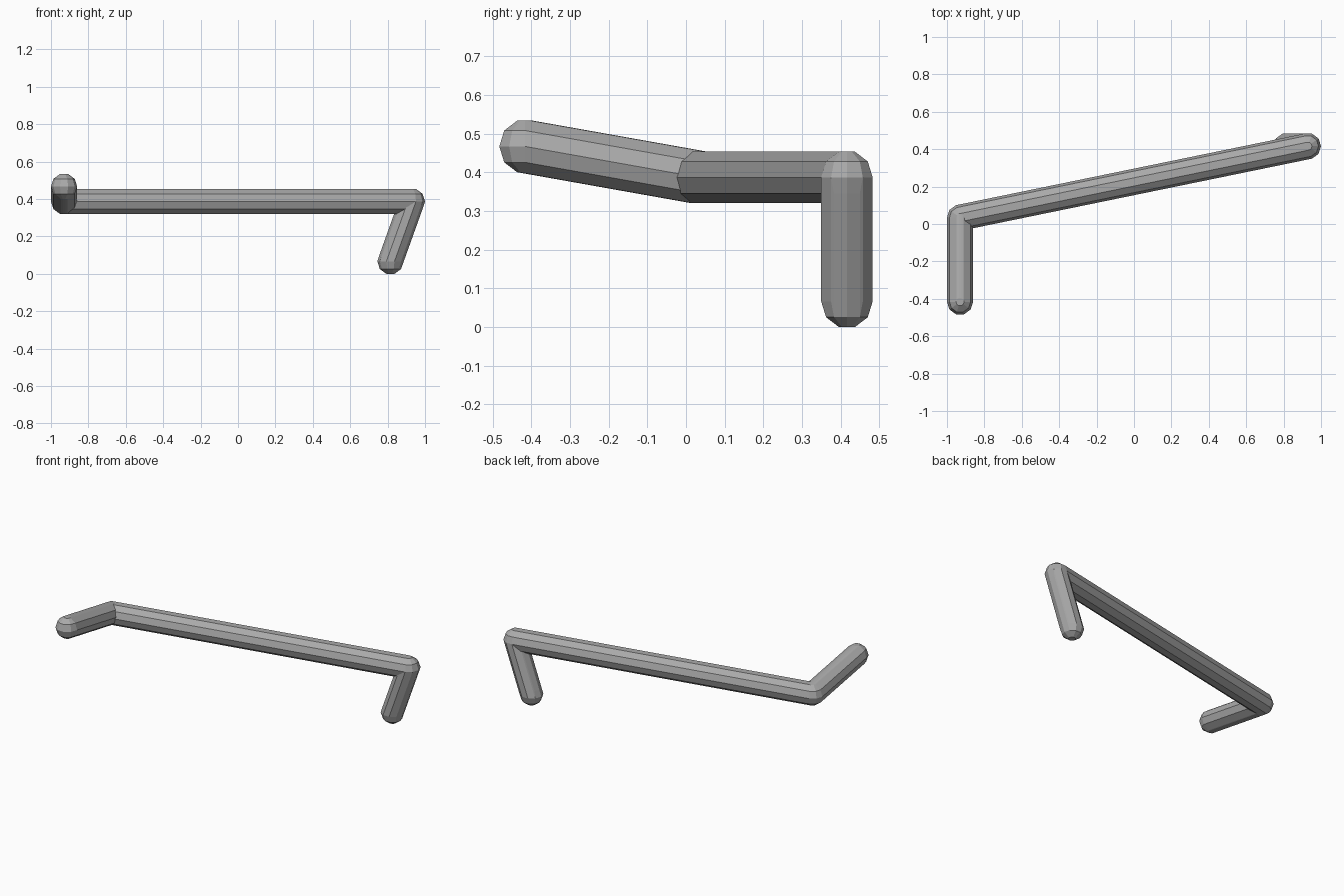
import bpy, bmesh
from math import sin, cos, radians
from mathutils import Vector

cube = bpy.data.objects.get("Cube")
if cube:
    bpy.data.objects.remove(cube, do_unlink=True)

RADIUS = 0.07
SIDES = 10

grey = bpy.data.materials.new("plain grey")
grey.use_nodes = True
colour = (0.4, 0.4, 0.4, 1)
grey.diffuse_color = colour
grey.node_tree.nodes["Principled BSDF"].inputs["Base Color"].default_value = colour


def ball_points(centre):
    """Flat-topped ten-sided ball around a joint."""
    step = radians(360 / SIDES)
    for level in range(-2, 3):
        ring = RADIUS * cos(level * step)
        for i in range(SIDES):
            yield Vector(centre) + Vector((ring * cos(i * step), ring * sin(i * step),
                                           RADIUS * sin(level * step)))


def rod(name, start, end):
    """Faceted rod wrapped around a ball at each end."""
    bm = bmesh.new()
    for point in (*ball_points(start), *ball_points(end)):
        bm.verts.new(point)
    hull = bmesh.ops.convex_hull(bm, input=bm.verts)
    spare = {g for g in hull["geom_interior"] + hull["geom_unused"]
             if isinstance(g, bmesh.types.BMVert)}
    bmesh.ops.delete(bm, geom=list(spare), context="VERTS")
    # Merge flat triangles into clean facets
    bmesh.ops.dissolve_limit(bm, angle_limit=radians(1), verts=bm.verts, edges=bm.edges)
    bmesh.ops.recalc_face_normals(bm, faces=bm.faces)
    mesh = bpy.data.meshes.new(name)
    bm.to_mesh(mesh)
    bm.free()
    mesh.materials.append(grey)
    bpy.context.collection.objects.link(bpy.data.objects.new(name, mesh))


# Joints of the bent bar
front_tip = (-0.93, -0.416, 0.467)
right_bend = (-0.93, 0.034, 0.387)
left_bend = (0.93, 0.416, 0.387)
foot = (0.815, 0.416, 0.0666)

rod("front_arm", front_tip, right_bend)
rod("long_bar", right_bend, left_bend)
rod("lower_leg", left_bend, foot)
